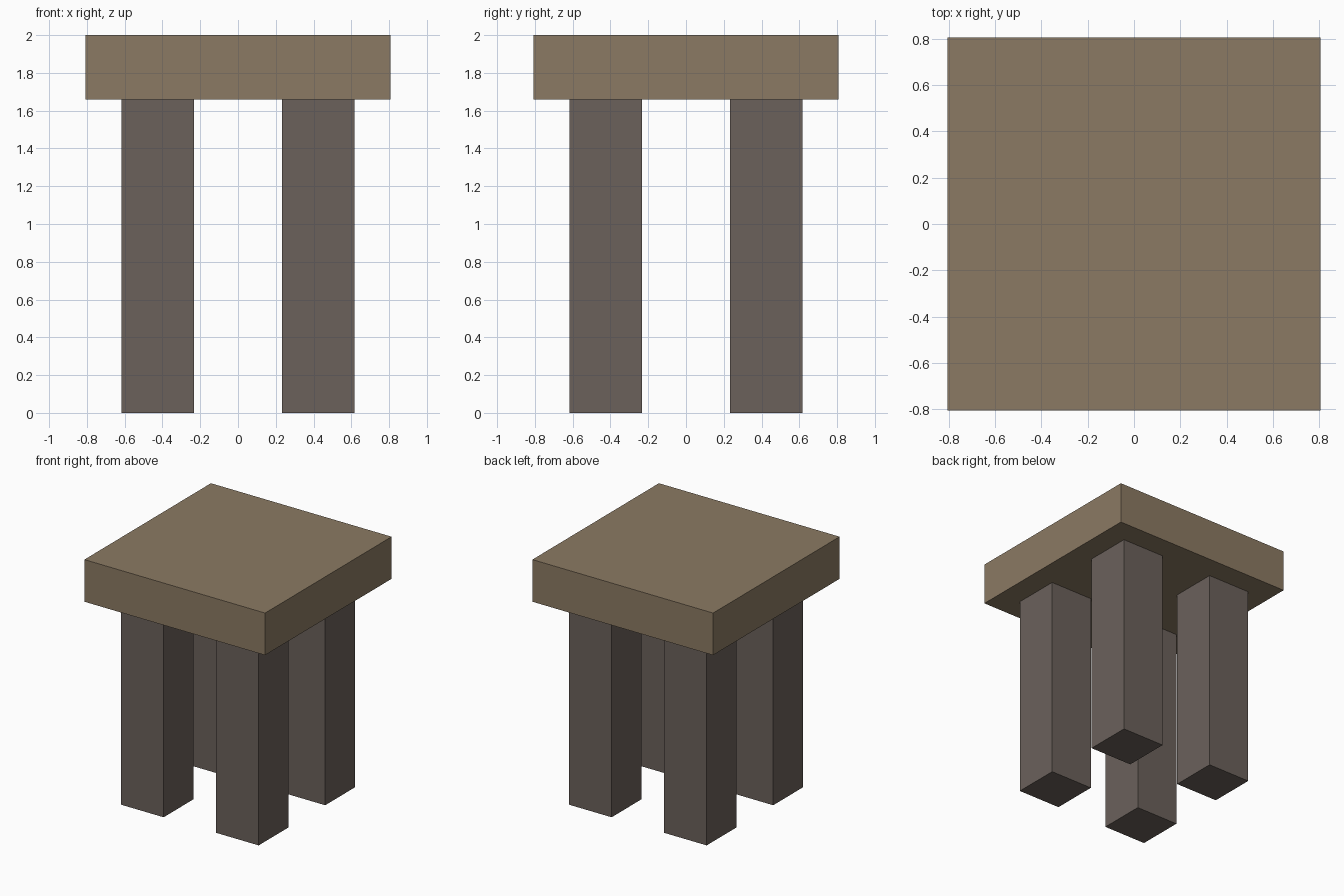
import bpy

if "Cube" in bpy.data.objects:
    bpy.data.objects.remove(bpy.data.objects["Cube"])


def material(name, rgb):
    m = bpy.data.materials.new(name)
    m.diffuse_color = (*rgb, 1)
    m.use_nodes = True
    m.node_tree.nodes["Principled BSDF"].inputs["Base Color"].default_value = m.diffuse_color
    return m


def box(name, centre, size, mat):
    bpy.ops.mesh.primitive_cube_add(size=1, location=centre)
    o = bpy.context.object
    o.name = name
    o.scale = size
    bpy.ops.object.transform_apply(location=False, rotation=False, scale=True)
    o.data.materials.append(mat)
    return o


seat_wood = material("seat_wood", (0.26, 0.195, 0.125))
leg_wood = material("leg_wood", (0.147, 0.12, 0.105))

HEIGHT, LEG_TOP = 2.0, 1.66
SEAT_W, LEG_W, LEG_POS = 1.614, 0.383, 0.4245

# Square slab seat
box("seat", (0, 0, (HEIGHT + LEG_TOP) / 2),
    (SEAT_W, SEAT_W, HEIGHT - LEG_TOP), seat_wood)

# Four square legs
for side, sx in (("left", -1), ("right", 1)):
    for end, sy in (("front", -1), ("back", 1)):
        box(f"{end}_{side}_leg", (sx * LEG_POS, sy * LEG_POS, LEG_TOP / 2),
            (LEG_W, LEG_W, LEG_TOP), leg_wood)
